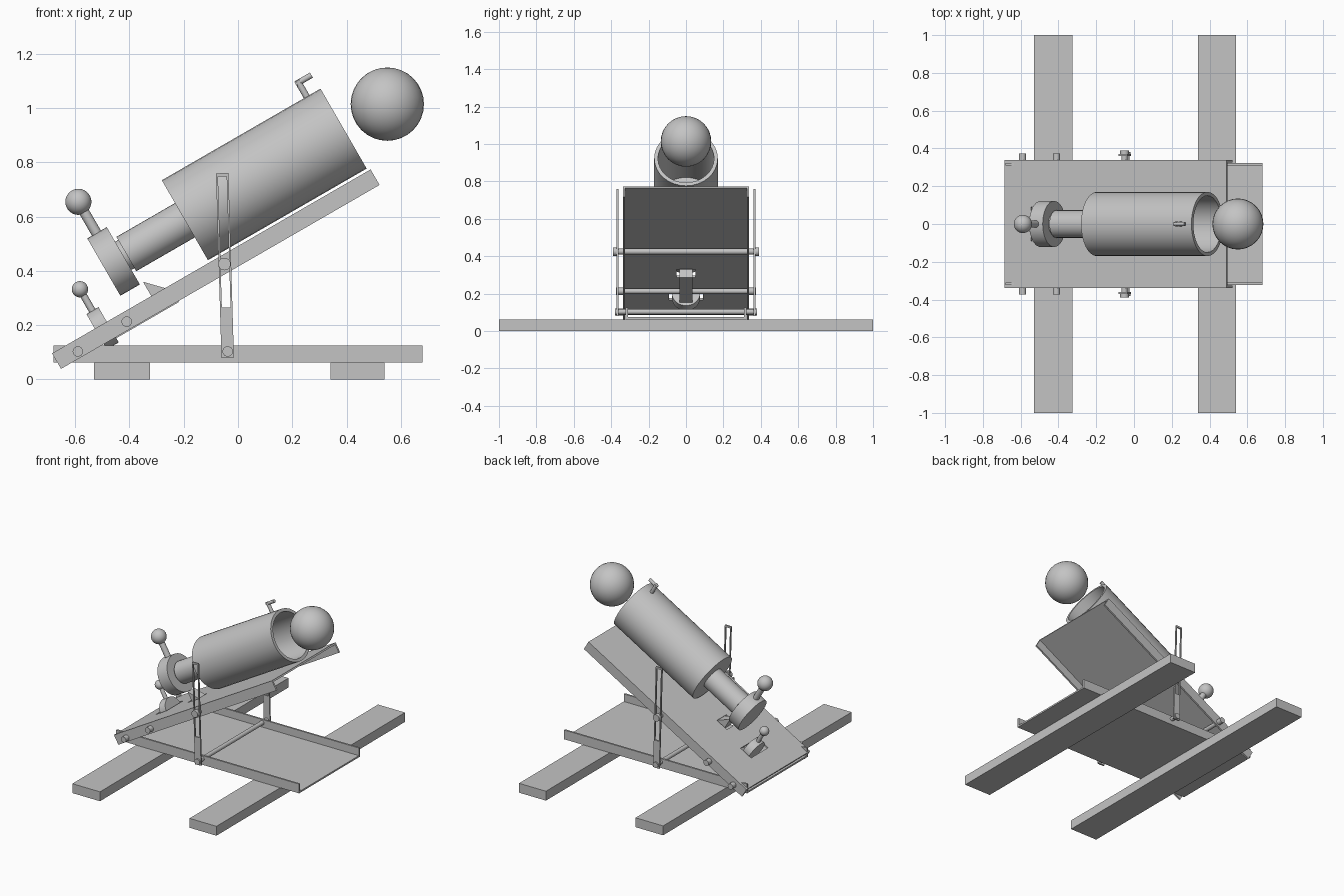
import bpy, bmesh
from math import radians, pi
from mathutils import Matrix, Vector

cube = bpy.data.objects.get("Cube")
if cube:
    bpy.data.objects.remove(cube)

GREY = (0.55, 0.55, 0.55, 1)
metal = bpy.data.materials.new("plain_grey")
metal.use_nodes = True
metal.diffuse_color = GREY
metal.node_tree.nodes["Principled BSDF"].inputs["Base Color"].default_value = GREY

FLAT = Matrix.Identity(4)
# Frame of the raised tray: x along the slope, z away from its top face
TILT = Matrix.Translation((-0.685, 0, 0.096)) @ Matrix.Rotation(radians(-30), 4, 'Y')


def finish(name, bm, frame=FLAT, smooth=False):
    bmesh.ops.recalc_face_normals(bm, faces=bm.faces)
    mesh = bpy.data.meshes.new(name)
    bm.to_mesh(mesh)
    bm.free()
    mesh.materials.append(metal)
    ob = bpy.data.objects.new(name, mesh)
    ob.matrix_world = frame
    bpy.context.collection.objects.link(ob)
    if smooth:
        bpy.ops.object.select_all(action='DESELECT')
        ob.select_set(True)
        bpy.context.view_layer.objects.active = ob
        bpy.ops.object.shade_smooth_by_angle(angle=radians(35))
    return ob


def box(name, x, y, z, frame=FLAT):
    bm = bmesh.new()
    bmesh.ops.create_cube(bm, size=1)
    for v in bm.verts:
        v.co = [lo + (c + 0.5) * (hi - lo) for c, (lo, hi) in zip(v.co, (x, y, z))]
    return finish(name, bm, frame)


def add_rod(bm, start, end, r, seg=24):
    a, b = Vector(start), Vector(end)
    turn = (b - a).to_track_quat('Z', 'Y').to_matrix().to_4x4()
    bmesh.ops.create_cone(bm, cap_ends=True, segments=seg, radius1=r, radius2=r,
                          depth=(b - a).length,
                          matrix=Matrix.Translation((a + b) / 2) @ turn)


def rods(name, parts, frame=FLAT):
    bm = bmesh.new()
    for start, end, r in parts:
        add_rod(bm, start, end, r)
    return finish(name, bm, frame, True)


def ball(name, centre, r, frame=FLAT):
    bm = bmesh.new()
    bmesh.ops.create_uvsphere(bm, u_segments=32, v_segments=16, radius=r,
                              matrix=Matrix.Translation(centre))
    return finish(name, bm, frame, True)


def lathe(name, profile, height, frame=TILT):
    """Turn (distance, radius) points about the long axis."""
    bm = bmesh.new()
    verts = [bm.verts.new((s, 0, r)) for s, r in profile]
    edges = [bm.edges.new(pair) for pair in zip(verts, verts[1:])]
    bmesh.ops.spin(bm, geom=verts + edges, cent=(0, 0, 0), axis=(1, 0, 0),
                   angle=2 * pi, steps=32)
    bmesh.ops.remove_doubles(bm, verts=bm.verts, dist=0.0001)
    return finish(name, bm, frame @ Matrix.Translation((0, 0, height)), True)


def sheet(name, xs, ys, holes, thick, frame):
    """Flat plate on a grid, leaving out the cells listed in holes."""
    bm = bmesh.new()
    grid = [[bm.verts.new((x, y, 0)) for y in ys] for x in xs]
    for i in range(len(xs) - 1):
        for j in range(len(ys) - 1):
            if (i, j) not in holes:
                bm.faces.new((grid[i][j], grid[i + 1][j],
                              grid[i + 1][j + 1], grid[i][j + 1]))
    loose = [v for v in bm.verts if not v.link_faces]
    bmesh.ops.delete(bm, geom=loose, context='VERTS')
    ob = finish(name, bm, frame)
    solid = ob.modifiers.new("thickness", 'SOLIDIFY')
    solid.thickness = thick
    solid.offset = -1
    return ob


# Ground planks
box("rear_plank", (-0.53, -0.325), (-1, 1), (0, 0.063))
box("front_plank", (0.34, 0.54), (-1, 1), (0, 0.063))

# Lower tray with upright sides
box("lower_tray_floor", (-0.68, 0.68), (-0.323, 0.323), (0.063, 0.074))
# Raised tray with slots for the latch wheel and the catch
sheet("raised_tray_plate", (0, 0.16, 0.25, 0.40, 0.485, 1.355),
      (-0.338, -0.09, -0.05, 0.05, 0.09, 0.338),
      {(1, 1), (1, 2), (1, 3), (3, 2)}, 0.011, TILT)

for side, label in ((1, "left"), (-1, "right")):
    span = lambda a, b: sorted((side * a, side * b))
    box(label + "_lower_side", (-0.68, 0.68), span(0.311, 0.323), (0.063, 0.125))
    box(label + "_raised_side", (0, 1.355), span(0.326, 0.338), (-0.066, 0), TILT)
    # Slotted strut
    place = (Matrix.Translation((-0.038, 0.361 if side > 0 else -0.371, 0.08))
             @ Matrix.Rotation(radians(-1.7), 4, 'Y')
             @ Matrix.Rotation(radians(90), 4, 'X'))
    sheet(label + "_strut", (-0.023, -0.016, 0.016, 0.023),
          (0, 0.185, 0.668, 0.68), {(1, 1)}, 0.01, place)

# Cross rods with end knobs
for name, x, z, r, inner, outer, cap in (
        ("hinge_rod", -0.59, 0.103, 0.014, 0.338, 0.373, 0.019),
        ("stop_rod", -0.41, 0.213, 0.014, 0.338, 0.373, 0.019),
        ("strut_top_rod", -0.05, 0.425, 0.016, 0.366, 0.39, 0.023),
        ("strut_foot_rod", -0.038, 0.103, 0.014, 0.366, 0.38, 0.019)):
    parts = [((x, -inner, z), (x, inner, z), r)]
    parts += [((x, k * inner, z), (x, k * outer, z), cap) for k in (-1, 1)]
    rods(name, parts)

# Barrel, breech neck and breech wheel
AXIS = 0.18
lathe("barrel", [(0.669, 0), (0.669, 0.17), (1.344, 0.17), (1.344, 0.15),
                 (0.88, 0.15), (0.88, 0)], AXIS)
lathe("breech_neck", [(0.40, 0), (0.40, 0.06), (0.42, 0.06), (0.42, 0.073),
                      (0.675, 0.073), (0.675, 0)], AXIS)
lathe("breech_wheel", [(0.324, 0), (0.324, 0.122), (0.407, 0.122), (0.407, 0)], AXIS)
rods("breech_handle", [((0.363, 0, AXIS + 0.1), (0.363, 0, 0.41), 0.019)], TILT)
ball("breech_knob", (0.363, 0, 0.435), 0.048, TILT)

# Sight at the muzzle
rods("sight", [((1.285, 0, AXIS + 0.16), (1.285, 0, 0.418), 0.012),
               ((1.273, 0, 0.41), (1.34, 0, 0.41), 0.011)], TILT)

# Latch wheel, its handle and the sloped catch
lathe("latch_wheel", [(0.182, 0), (0.182, 0.075), (0.233, 0.075), (0.233, 0)], -0.013)
rods("latch_handle", [((0.207, 0, 0.05), (0.207, 0, 0.14), 0.013)], TILT)
ball("latch_knob", (0.207, 0, 0.153), 0.03, TILT)
bm = bmesh.new()
outline = [(0.22, -0.07), (0.50, -0.07), (0.50, -0.02), (0.422, 0.061),
           (0.422, -0.02), (0.22, -0.02)]
face = bm.faces.new([bm.verts.new((s, -0.035, t)) for s, t in outline])
pulled = bmesh.ops.extrude_face_region(bm, geom=[face])["geom"]
bmesh.ops.translate(bm, vec=(0, 0.07, 0),
                    verts=[v for v in pulled if isinstance(v, bmesh.types.BMVert)])
finish("latch_catch", bm, TILT)

# Ball leaving the muzzle
ball("shot_ball", (0.55, 0, 1.014), 0.135)
